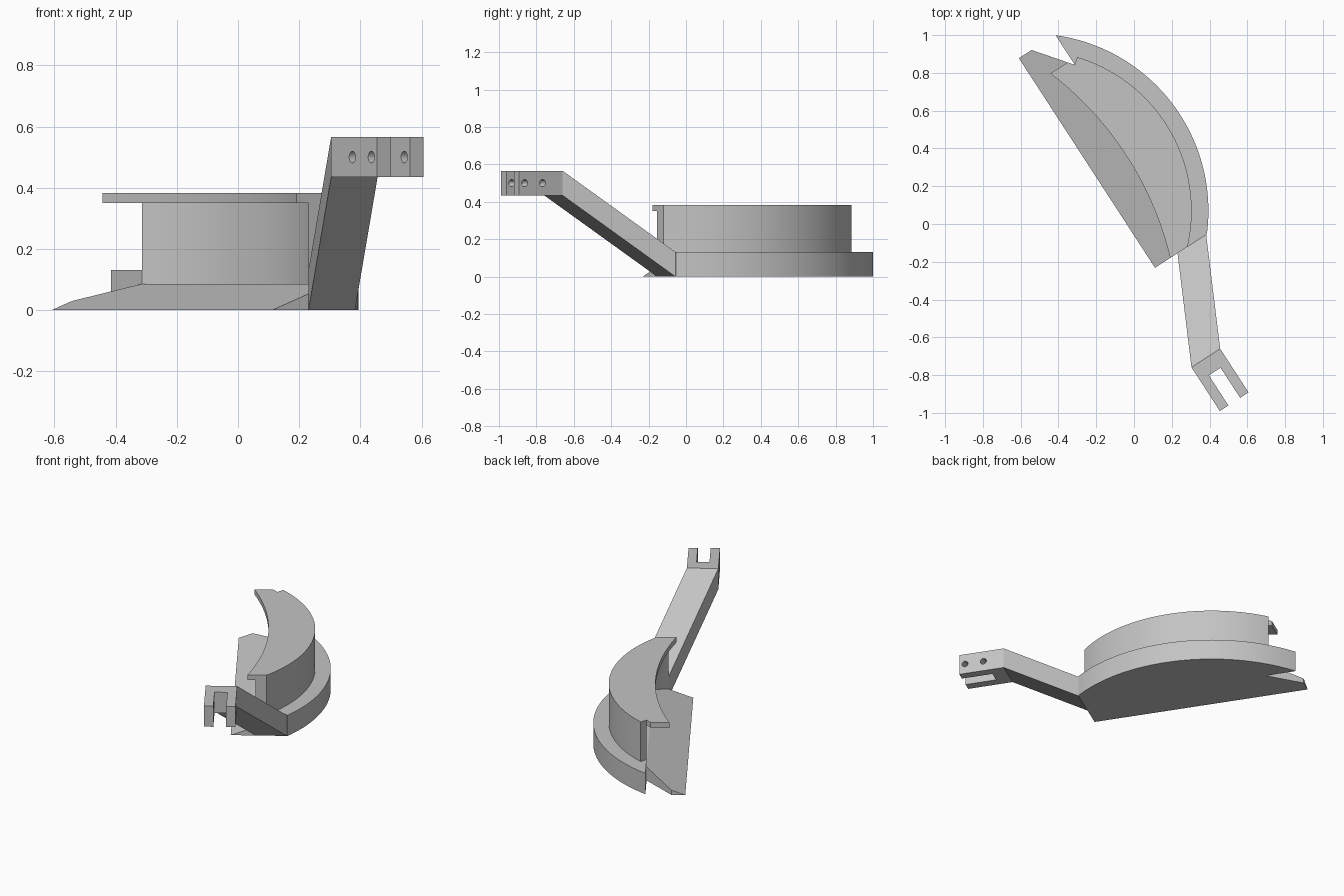
import bpy, bmesh, math
from mathutils import Matrix, Vector

if "Cube" in bpy.data.objects:
    bpy.data.objects.remove(bpy.data.objects["Cube"])

# Plan frame: u runs along the straight front edge, v across it
ROT = Matrix.Rotation(math.radians(-57), 4, 'Z')
CENTRE = (-0.355, -0.418)          # shared centre of the wall and outer ring
R_IN, R_WALL, R_RING = 0.806, 0.849, 0.938
U_END, V_NOTCH, V_FRONT = 0.255, 0.196, -0.033
FLAT_Z = 0.086

grey = bpy.data.materials.new("plain_grey")
grey.diffuse_color = (0.55, 0.55, 0.55, 1)
grey.use_nodes = True
grey.node_tree.nodes["Principled BSDF"].inputs["Base Color"].default_value = grey.diffuse_color


def arc(r, u0, u1, c=CENTRE, n=48):
    """Points on the upper side of a circle, from u0 to u1."""
    a0, a1 = (math.acos((u - c[0]) / r) for u in (u0, u1))
    angles = [a0 + (a1 - a0) * i / n for i in range(n + 1)]
    return [(c[0] + r * math.cos(a), c[1] + r * math.sin(a)) for a in angles]


def finish(name, bm):
    bmesh.ops.remove_doubles(bm, verts=bm.verts, dist=1e-4)
    bmesh.ops.recalc_face_normals(bm, faces=bm.faces)
    bm.transform(ROT)
    mesh = bpy.data.meshes.new(name)
    bm.to_mesh(mesh)
    bm.free()
    mesh.materials.append(grey)
    ob = bpy.data.objects.new(name, mesh)
    bpy.context.collection.objects.link(ob)
    return ob


def smooth(ob):
    bpy.ops.object.select_all(action='DESELECT')
    ob.select_set(True)
    bpy.context.view_layer.objects.active = ob
    bpy.ops.object.shade_smooth_by_angle(angle=math.radians(25))


def prism(name, outline, low, high):
    """Upright prism; low and high give z as functions of (u, v)."""
    bm = bmesh.new()
    bottom = [bm.verts.new((u, v, low(u, v))) for u, v in outline]
    top = [bm.verts.new((u, v, high(u, v))) for u, v in outline]
    bm.faces.new(bottom[::-1])
    bm.faces.new(top)
    n = len(outline)
    for i in range(n):
        j = (i + 1) % n
        bm.faces.new((bottom[i], bottom[j], top[j], top[i]))
    ob = finish(name, bm)
    smooth(ob)
    return ob


def level(z):
    return lambda u, v: z


# Tip of the V-shaped notch, and the radial end of the wall beyond it
half = math.sqrt(R_IN ** 2 - (V_NOTCH - CENTRE[1]) ** 2)
notch = (CENTRE[0] - half, V_NOTCH)
wall_end_u = CENTRE[0] - half * R_WALL / R_IN
ring_tip_u = CENTRE[0] - math.sqrt(R_RING ** 2 - (V_NOTCH - CENTRE[1]) ** 2)

# Sloping base and the level floor behind it
slope = FLAT_Z / (V_NOTCH - V_FRONT)
prism("ramp",
      [(-1.068, V_FRONT), (U_END, V_FRONT)]
      + arc(R_IN, U_END, CENTRE[0] + half, n=8) + [notch, (-1.068, 0.047)],
      level(0), lambda u, v: slope * (v - V_FRONT))
prism("floor", arc(R_IN, CENTRE[0] + half, notch[0]), level(0), level(FLAT_Z))

# Curved wall
prism("wall", arc(R_WALL, U_END, wall_end_u) + arc(R_IN, notch[0], U_END),
      level(0), level(0.35))

# Low outer ring, ending in a pointed tip
prism("outer_ring",
      arc(R_RING, U_END, ring_tip_u) + [notch] + arc(R_WALL, wall_end_u, U_END),
      level(0), level(0.132))

# Crescent plate on top of the wall
prism("top_plate",
      arc(R_WALL, U_END, wall_end_u) + [notch, (-0.909, 0.171)]
      + arc(1.74, -0.909, U_END, c=(-0.327, -1.577)),
      level(0.35), level(0.383))

# Slanted arm
def rise(u, v):
    return 0.435 * (u - U_END) / (0.802 - U_END)

prism("arm", [(U_END, 0.109), (0.802, -0.158), (0.802, 0.023), (U_END, 0.29)],
      rise, lambda u, v: rise(u, v) + 0.131)

# Fork with two cross holes through both prongs
fork = prism("fork",
             [(0.802, -0.158), (1.078, -0.158), (1.078, -0.104), (0.888, -0.104),
              (0.888, -0.030), (1.078, -0.030), (1.078, 0.023), (0.802, 0.023)],
             level(0.435), level(0.566))
bm = bmesh.new()
for u in (0.929, 1.043):
    bmesh.ops.create_cone(
        bm, cap_ends=True, segments=24, radius1=0.019, radius2=0.019, depth=0.3,
        matrix=Matrix.Translation(Vector((u, -0.068, 0.5)))
        @ Matrix.Rotation(math.pi / 2, 4, 'X'))
cutter = finish("hole_cutter", bm)
cutter.hide_render = True
mod = fork.modifiers.new("holes", 'BOOLEAN')
mod.operation = 'DIFFERENCE'
mod.solver = 'EXACT'
mod.object = cutter
bpy.context.view_layer.objects.active = fork
bpy.ops.object.modifier_apply(modifier=mod.name)
bpy.data.objects.remove(cutter)
smooth(fork)
